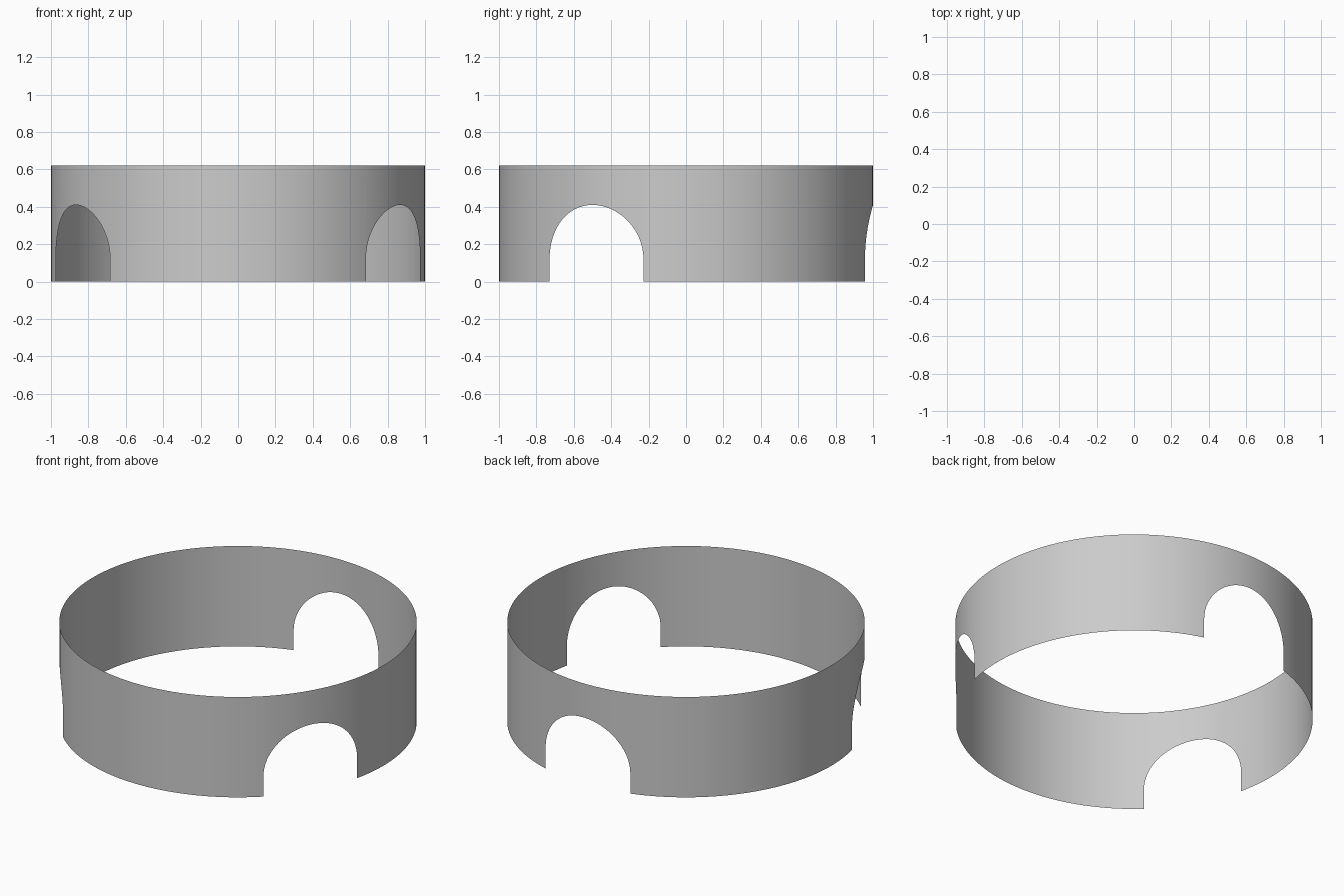
import bpy
import bmesh
from math import asin, cos, sin, pi, radians

cube = bpy.data.objects.get("Cube")
if cube:
    bpy.data.objects.remove(cube, do_unlink=True)

RADIUS, HEIGHT = 1.0, 0.62
ARCH_RADIUS, SPRING = 0.29, 0.12
ARCH_STEPS, WALL_STEPS = 32, 40
half = asin(ARCH_RADIUS / RADIUS)

gray = bpy.data.materials.new("plain gray")
gray.use_nodes = True
color = (0.6, 0.6, 0.6, 1)
gray.diffuse_color = color
gray.node_tree.nodes["Principled BSDF"].inputs["Base Color"].default_value = color

bm = bmesh.new()


def add_strip(columns):
    """Join a row of columns, each an angle and a list of heights, with quads."""
    rows = [[bm.verts.new((RADIUS * cos(a), RADIUS * sin(a), z)) for z in heights]
            for a, heights in columns]
    for left, right in zip(rows, rows[1:]):
        for i in range(len(left) - 1):
            bm.faces.new((left[i], right[i], right[i + 1], left[i + 1]))


for center in (radians(-30), radians(90), radians(210)):
    # Wall above the round-topped opening
    arch = []
    for i in range(ARCH_STEPS + 1):
        t = pi * i / ARCH_STEPS
        angle = center - asin(ARCH_RADIUS * cos(t) / RADIUS)
        arch.append((angle, (SPRING + ARCH_RADIUS * sin(t), HEIGHT)))
    add_strip(arch)

    # Full-height wall up to the next opening
    span = 2 * pi / 3 - 2 * half
    add_strip([(center + half + span * i / WALL_STEPS, (0, SPRING, HEIGHT))
               for i in range(WALL_STEPS + 1)])

bmesh.ops.remove_doubles(bm, verts=bm.verts, dist=0.0001)
mesh = bpy.data.meshes.new("ring_wall")
bm.to_mesh(mesh)
bm.free()
mesh.materials.append(gray)

# Thin ring wall with three arched openings
ring = bpy.data.objects.new("ring_wall", mesh)
bpy.context.collection.objects.link(ring)
bpy.context.view_layer.objects.active = ring
ring.select_set(True)
bpy.ops.object.shade_smooth_by_angle()
